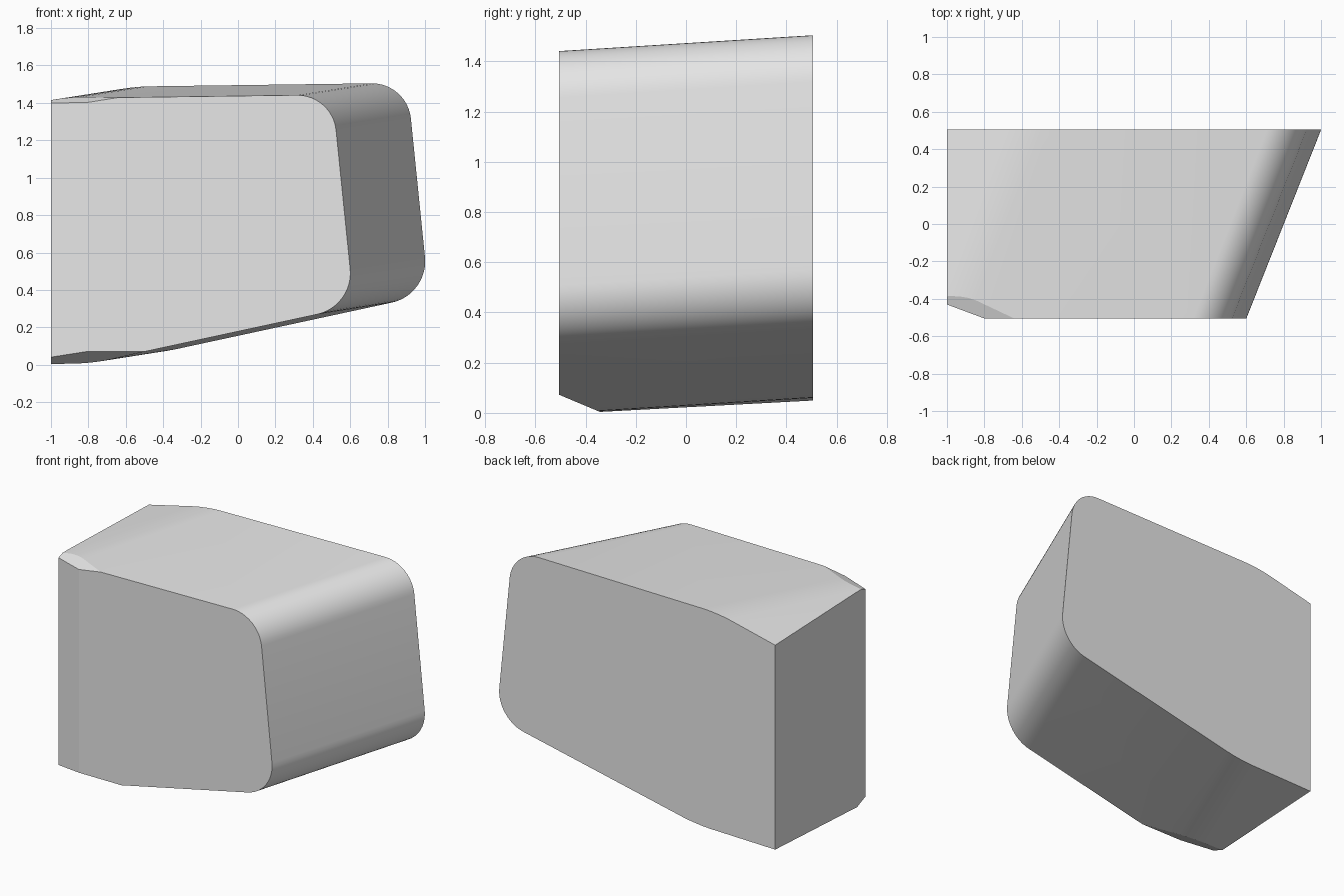
import bpy, bmesh, math
from mathutils import Vector
from mathutils.geometry import interpolate_bezier, normal

cube = bpy.data.objects.get("Cube")
if cube:
    bpy.data.objects.remove(cube)

HALF_DEPTH = 0.505
SHEAR = Vector((-0.4, -2 * HALF_DEPTH, -0.063))   # from back outline to front outline

# Back outline corners: x, z, fillet length, fillet segments
CORNERS = [
    (-1.1, 0.047, 0, 1),
    (-0.43, 0.062, 0.1, 4),
    (1.02, 0.375, 0.2, 12),
    (0.905, 1.507, 0.19, 12),
    (-0.58, 1.487, 0.1, 4),
    (-1.1, 1.365, 0, 1),
]


def rounded_outline(corners):
    """Outline on the back plane with each corner replaced by a smooth curve."""
    points = [Vector((x, HALF_DEPTH, z)) for x, z, r, n in corners]
    outline = []
    for i, (x, z, r, n) in enumerate(corners):
        p = points[i]
        if r == 0:
            outline.append(p)
            continue
        a = p + (points[i - 1] - p).normalized() * r
        b = p + (points[(i + 1) % len(points)] - p).normalized() * r
        outline += interpolate_bezier(a, a.lerp(p, 0.56), b.lerp(p, 0.56), b, n + 1)
    return outline


def slice_off(bm, point, direction):
    """Remove everything on the side the direction points to, then cap the cut."""
    cut = bmesh.ops.bisect_plane(bm, geom=bm.verts[:] + bm.edges[:] + bm.faces[:],
                                 plane_co=point, plane_no=direction, clear_outer=True)
    edges = [e for e in cut["geom_cut"] if isinstance(e, bmesh.types.BMEdge)]
    bmesh.ops.edgeloop_fill(bm, edges=edges)


# Slanted block
bm = bmesh.new()
back = bm.faces.new([bm.verts.new(p) for p in rounded_outline(CORNERS)])
result = bmesh.ops.extrude_face_region(bm, geom=[back], use_keep_orig=True)
front = [v for v in result["geom"] if isinstance(v, bmesh.types.BMVert)]
bmesh.ops.translate(bm, verts=front, vec=SHEAR)
bmesh.ops.recalc_face_normals(bm, faces=bm.faces)

# Flat end, then tapered front corner with its lower and upper chamfers
slice_off(bm, (-1, 0, 0), (-1, 0, 0))
slice_off(bm, (-0.8, -HALF_DEPTH, 0), (-0.35, -0.94, 0))
slice_off(bm, (0, -HALF_DEPTH, 0.072), (0, -0.42, -1))
top_cut = normal((-0.82, -HALF_DEPTH, 1.4), (-0.55, -HALF_DEPTH, 1.443), (-0.95, -0.38, 1.425))
if top_cut.z < 0:
    top_cut.negate()
slice_off(bm, (-0.82, -HALF_DEPTH, 1.4), top_cut)
bmesh.ops.recalc_face_normals(bm, faces=bm.faces)

mesh = bpy.data.meshes.new("slanted_block")
bm.to_mesh(mesh)
bm.free()
block = bpy.data.objects.new("slanted_block", mesh)
bpy.context.collection.objects.link(block)

# Light grey material
grey = bpy.data.materials.new("light_grey")
grey.use_nodes = True
colour = (0.8, 0.8, 0.8, 1)
grey.diffuse_color = colour
grey.node_tree.nodes["Principled BSDF"].inputs["Base Color"].default_value = colour
mesh.materials.append(grey)

# Smooth fillets, crisp main edges
bpy.ops.object.select_all(action='DESELECT')
block.select_set(True)
bpy.context.view_layer.objects.active = block
bpy.ops.object.shade_smooth_by_angle(angle=math.radians(18))
